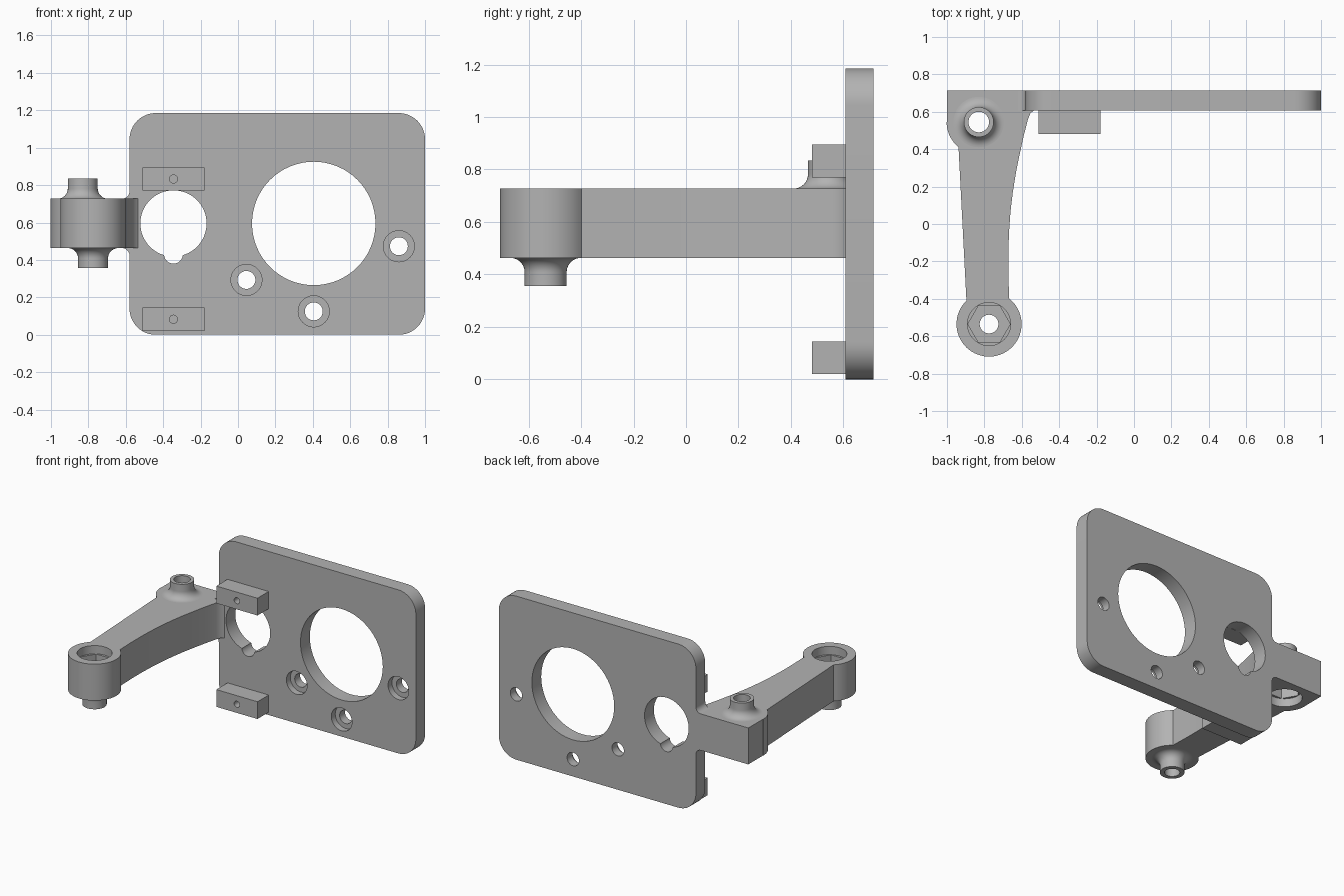
import bpy, bmesh
from math import cos, sin, radians, pi

cube = bpy.data.objects.get("Cube")
if cube:
    bpy.data.objects.remove(cube, do_unlink=True)

GREY = (0.45, 0.45, 0.45, 1)
mat = bpy.data.materials.new("plain grey")
mat.use_nodes = True
mat.diffuse_color = GREY
mat.node_tree.nodes["Principled BSDF"].inputs["Base Color"].default_value = GREY


def arc(cx, cy, r, a0, a1, n=12):
    angles = [radians(a0 + (a1 - a0) * i / n) for i in range(n + 1)]
    return [(cx + r * cos(a), cy + r * sin(a)) for a in angles]


def circle(cx, cy, r, n=64):
    return arc(cx, cy, r, 0, 360, n)[:-1]


def make(name, bm):
    bmesh.ops.recalc_face_normals(bm, faces=bm.faces)
    mesh = bpy.data.meshes.new(name)
    bm.to_mesh(mesh)
    bm.free()
    mesh.materials.append(mat)
    ob = bpy.data.objects.new(name, mesh)
    bpy.context.collection.objects.link(ob)
    return ob


def prism(name, pts, lo, hi, axis="z"):
    """Extrude an outline along z, or an (x, z) outline along y."""
    bm = bmesh.new()
    place = (lambda u, v: (u, v, lo)) if axis == "z" else (lambda u, v: (u, lo, v))
    face = bm.faces.new([bm.verts.new(place(*p)) for p in pts])
    ext = bmesh.ops.extrude_face_region(bm, geom=[face])["geom"]
    d = hi - lo
    move = (0, 0, d) if axis == "z" else (0, d, 0)
    bmesh.ops.translate(bm, vec=move, verts=[v for v in ext if isinstance(v, bmesh.types.BMVert)])
    return make(name, bm)


def cut(ob, pts, lo, hi, axis="z"):
    cutter = prism("cutter", pts, lo, hi, axis)
    cutter.hide_render = True
    mod = ob.modifiers.new("cut", "BOOLEAN")
    mod.operation = "DIFFERENCE"
    mod.solver = "EXACT"
    mod.object = cutter
    bpy.context.view_layer.update()
    dg = bpy.context.evaluated_depsgraph_get()
    mesh = bpy.data.meshes.new_from_object(ob.evaluated_get(dg))
    ob.modifiers.clear()
    ob.data = mesh
    bpy.data.objects.remove(cutter, do_unlink=True)


def lathe(name, cx, cy, profile, n=48):
    """Revolve a closed (radius, z) profile about a vertical axis."""
    bm = bmesh.new()
    rings = [[bm.verts.new((cx + r * cos(2 * pi * i / n), cy + r * sin(2 * pi * i / n), z))
              for r, z in profile] for i in range(n)]
    m = len(profile)
    for i in range(n):
        a, b = rings[i], rings[(i + 1) % n]
        for j in range(m):
            k = (j + 1) % m
            bm.faces.new((a[j], b[j], b[k], a[k]))
    return make(name, bm)


# Mounting plate with rounded corners
FRONT, BACK = 0.608, 0.715
L, R, T, C = -0.58, 1.0, 1.185, 0.14
outline = (arc(R - C, C, C, -90, 0) + arc(R - C, T - C, C, 0, 90)
           + arc(L + C, T - C, C, 90, 180) + arc(L + C, C, C, 180, 270))
plate = prism("mounting_plate", outline, FRONT, BACK, "y")

# Large opening and keyhole
for x, z, r in ((0.405, 0.595, 0.33), (-0.345, 0.595, 0.177), (-0.345, 0.43, 0.05)):
    cut(plate, circle(x, z, r), FRONT - 0.1, BACK + 0.1, "y")

# Counterbored screw holes
for x, z in ((0.045, 0.293), (0.405, 0.125), (0.86, 0.473)):
    cut(plate, circle(x, z, 0.048, 32), FRONT - 0.1, BACK + 0.1, "y")
    cut(plate, circle(x, z, 0.083, 48), FRONT - 0.1, FRONT + 0.045, "y")

# Stop blocks on the plate front, each with a small pilot hole
parts = [plate]
for name, z0 in (("upper_block", 0.77), ("lower_block", 0.02)):
    z1 = z0 + 0.125
    block = prism(name, [(-0.51, z0), (-0.18, z0), (-0.18, z1), (-0.51, z1)], 0.48, FRONT, "y")
    cut(block, circle(-0.345, (z0 + z1) / 2, 0.022, 24), 0.4, 0.58, "y")
    parts.append(block)

# Swing arm outline: square root at the plate, curved side, round head
LOW, HIGH = 0.463, 0.727
ROOT, HEAD = (-0.83, 0.545), (-0.775, -0.535)
side = [(-0.535, FRONT), (-0.555, 0.59), (-0.567, 0.56), (-0.59, 0.47), (-0.612, 0.37),
        (-0.632, 0.27), (-0.648, 0.17), (-0.66, 0.07), (-0.668, -0.04), (-0.672, -0.15),
        (-0.672, -0.25)]
arm_outline = ([(-1, BACK), (L, BACK), (L, FRONT)] + side
               + arc(*HEAD, 0.174, 52, -226, 48) + arc(*ROOT, 0.172, 231, 180, 10)
               + [(-1, ROOT[1])])
arm = prism("swing_arm", arm_outline, LOW, HIGH)

# Pivot bores with round counterbore and hexagonal nut pocket
for (x, y), bore, face, inward in ((ROOT, 0.055, LOW, 1), (HEAD, 0.05, HIGH, -1)):
    cut(arm, circle(x, y, bore, 48), LOW - 0.1, HIGH + 0.1)
    for pts, depth in ((circle(x, y, 0.113, 6), 0.16), (circle(x, y, 0.115, 48), 0.06)):
        ends = sorted((face - 0.1 * inward, face + depth * inward))
        cut(arm, pts, *ends)
parts.append(arm)

# Flared hollow bosses: one above the root, one below the head
for name, (x, y), bore, base, up in (("root_boss", ROOT, 0.055, HIGH, 1),
                                     ("head_boss", HEAD, 0.05, LOW, -1)):
    flare = [(r, base + up * h) for r, h in arc(0.135, 0.055, 0.055, 270, 180, 10)]
    tip = base + up * 0.107
    parts.append(lathe(name, x, y, [(bore, base)] + flare + [(0.08, tip), (bore, tip)]))

# Small fillets between the arm root and the plate edge
for name, z, s in (("upper_fillet", HIGH, 1), ("lower_fillet", LOW, -1)):
    curve = [(u, z + s * v) for u, v in arc(L - 0.04, 0.04, 0.04, -90, 0, 8)]
    parts.append(prism(name, [(L, z)] + curve, FRONT, BACK, "y"))

# Smooth the round surfaces, keep the edges crisp
bpy.ops.object.select_all(action="DESELECT")
for ob in parts:
    ob.select_set(True)
bpy.context.view_layer.objects.active = plate
bpy.ops.object.shade_smooth_by_angle(angle=radians(30))
